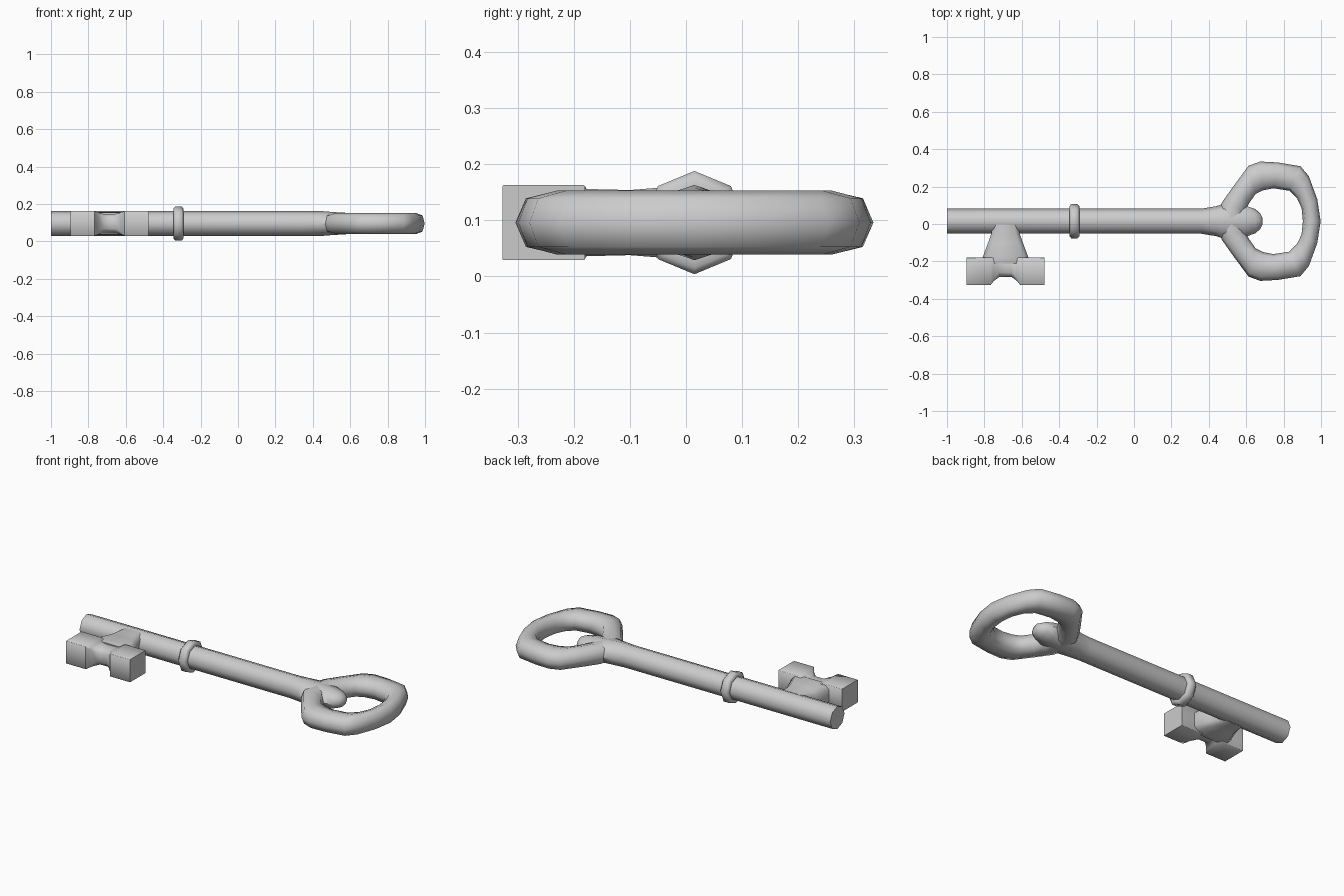
import bpy, bmesh, math

if "Cube" in bpy.data.objects:
    bpy.data.objects.remove(bpy.data.objects["Cube"])

CY, CZ = 0.015, 0.096   # axis of the shaft


def loft(name, rings, closed=False, angle=50):
    """Skin a list of equal-length rings; cap the ends unless closed."""
    bm = bmesh.new()
    vs = [[bm.verts.new(p) for p in r] for r in rings]
    n = len(vs[0])
    for i in range(len(vs) if closed else len(vs) - 1):
        a, b = vs[i], vs[(i + 1) % len(vs)]
        for j in range(n):
            k = (j + 1) % n
            bm.faces.new((a[j], a[k], b[k], b[j]))
    if not closed:
        bm.faces.new(vs[0])
        bm.faces.new(vs[-1])
    bmesh.ops.recalc_face_normals(bm, faces=bm.faces)
    me = bpy.data.meshes.new(name)
    bm.to_mesh(me)
    bm.free()
    ob = bpy.data.objects.new(name, me)
    bpy.context.collection.objects.link(ob)
    bpy.ops.object.select_all(action='DESELECT')
    ob.select_set(True)
    bpy.context.view_layer.objects.active = ob
    bpy.ops.object.shade_smooth_by_angle(angle=math.radians(angle))
    return ob


def ellipse(n, ra, rb, power=1.0):
    """Points of an ellipse, squared off when power < 1."""
    pts = []
    for i in range(n):
        t = 2 * math.pi * i / n
        c, s = math.cos(t), math.sin(t)
        pts.append((math.copysign(abs(c) ** power, c) * ra if abs(c) > 1e-6 else 0,
                    math.copysign(abs(s) ** power, s) * rb if abs(s) > 1e-6 else 0))
    return pts


def chamfered(a0, a1, h, c):
    """Rectangle a0..a1 by -h..h with corners cut by c."""
    return [(a0 + c, -h), (a1 - c, -h), (a1, -h + c), (a1, h - c),
            (a1 - c, h), (a0 + c, h), (a0, h - c), (a0, -h + c)]


def x_ring(x, ry, rz, n):
    return [(x, CY + a, CZ + b) for a, b in ellipse(n, ry, rz)]


# Shaft, flaring into the bow and ending in a rounded knob
shaft = [(-1, .067, .067), (.36, .067, .067), (.44, .08, .067), (.50, .10, .062),
         (.60, .082, .056), (.65, .064, .045), (.675, .042, .032), (.687, .018, .014)]
loft("shaft", [x_ring(x, a, b, 8) for x, a, b in shaft])

# Collar ring
collar = [(-.343, .06), (-.345, .08), (-.335, .092), (-.302, .092), (-.292, .08), (-.294, .06)]
loft("collar", [x_ring(x, r, r, 8) for x, r in collar])

# Bow: inner and outer outline pairs for one half, mirrored to a closed ring
half = [((.903, 0), (.998, 0)), ((.896, .07), (.98, .117)), ((.873, .12), (.935, .24)),
        ((.83, .163), (.89, .294)), ((.745, .176), (.77, .314)), ((.69, .165), (.675, .319)),
        ((.65, .145), (.612, .296)), ((.617, .098), (.525, .178)),
        ((.59, .05), (.47, .10)), ((.59, 0), (.44, 0))]
mirrored = [((a, -b), (c, -d)) for (a, b), (c, d) in half[-2:0:-1]]
rings = []
for (ix, iy), (ox, oy) in half + mirrored:
    mx, my, hx, hy = (ix + ox) / 2, (iy + oy) / 2, (ox - ix) / 2, (oy - iy) / 2
    rings.append([(mx + u * hx, CY + my + u * hy, CZ + w)
                  for u, w in ellipse(8, 1, .057, .8)])
loft("bow", rings, closed=True, angle=60)

# Bit: two square teeth joined by a pinched bridge
bit = [(-.895, -.327, -.18, .067, .002), (-.767, -.327, -.18, .067, .002),
       (-.75, -.305, -.17, .059, .012), (-.72, -.283, -.16, .052, .025),
       (-.655, -.283, -.16, .052, .025), (-.625, -.305, -.17, .059, .012),
       (-.607, -.327, -.18, .067, .002), (-.478, -.327, -.18, .067, .002)]
loft("bit_teeth", [[(x, a, CZ + b) for a, b in chamfered(y0, y1, h, c)]
                   for x, y0, y1, h, c in bit])

# Neck between the shaft and the teeth
neck = [(.0, -.755, -.62, .062, .02), (-.05, -.763, -.612, .062, .022),
        (-.10, -.78, -.594, .058, .025), (-.18, -.81, -.564, .06, .022),
        (-.21, -.80, -.574, .058, .022)]
loft("bit_neck", [[(a, y, CZ + b) for a, b in chamfered(x0, x1, h, c)]
                  for y, x0, x1, h, c in neck])
